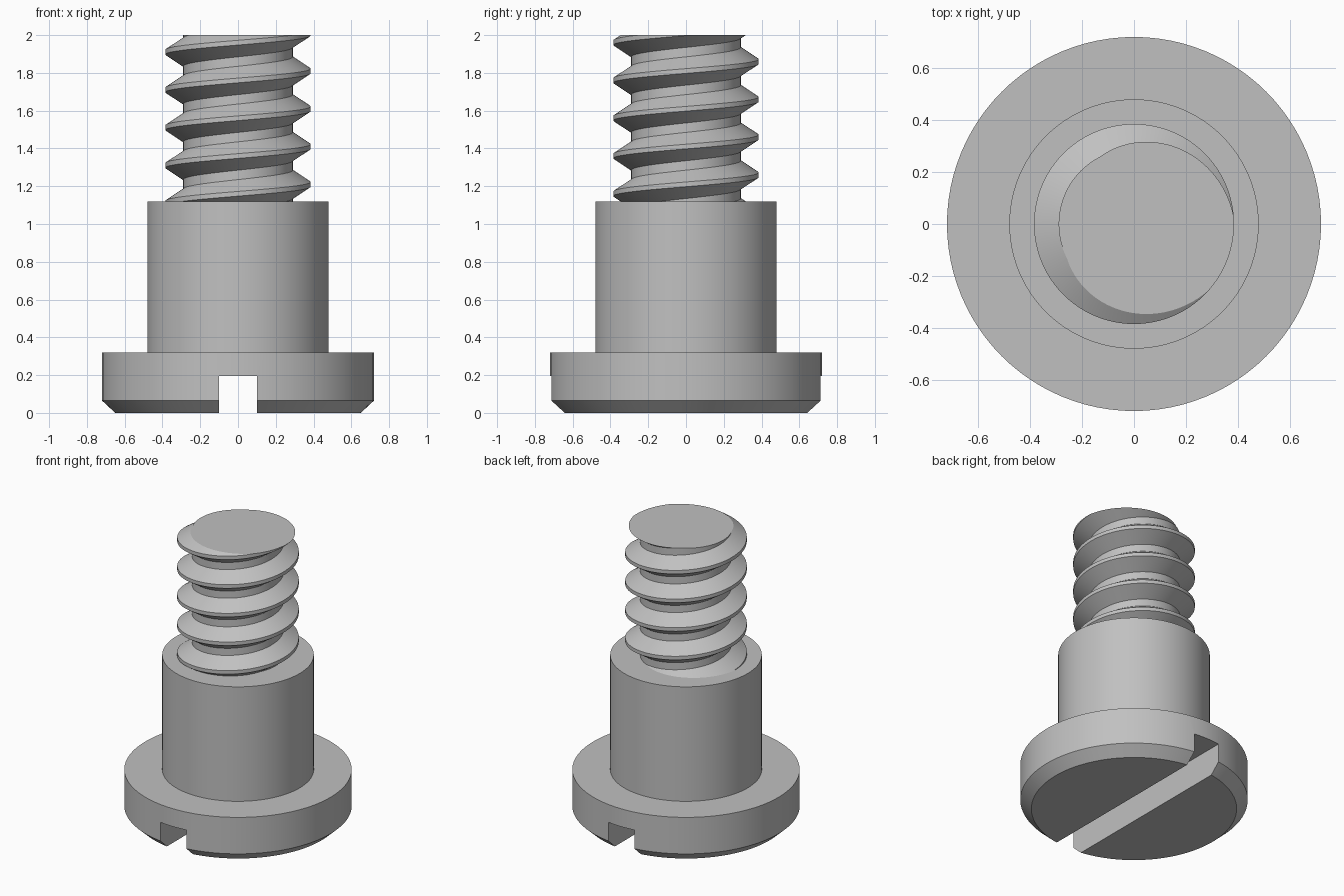
import bpy, bmesh, math

if "Cube" in bpy.data.objects:
    bpy.data.objects.remove(bpy.data.objects["Cube"])

SEGMENTS = 96
TOP = 2.0

steel = bpy.data.materials.new("grey steel")
steel.use_nodes = True
steel.diffuse_color = (0.53, 0.53, 0.53, 1)
steel.node_tree.nodes["Principled BSDF"].inputs["Base Color"].default_value = steel.diffuse_color


def finish(name, bm):
    """Turn a bmesh into a smooth-shaded steel object with sharp edges kept."""
    bmesh.ops.recalc_face_normals(bm, faces=bm.faces)
    mesh = bpy.data.meshes.new(name)
    bm.to_mesh(mesh)
    bm.free()
    mesh.materials.append(steel)
    obj = bpy.data.objects.new(name, mesh)
    bpy.context.collection.objects.link(obj)
    bpy.ops.object.select_all(action="DESELECT")
    obj.select_set(True)
    bpy.context.view_layer.objects.active = obj
    bpy.ops.object.shade_smooth_by_angle(angle=math.radians(30))
    return obj


def lathe(name, profile):
    """Revolve (radius, height) points around z and close both ends."""
    bm = bmesh.new()
    rings = []
    for r, z in profile:
        rings.append([bm.verts.new((r * math.cos(a), r * math.sin(a), z))
                      for a in (math.tau * i / SEGMENTS for i in range(SEGMENTS))])
    for low, high in zip(rings, rings[1:]):
        for i in range(SEGMENTS):
            k = (i + 1) % SEGMENTS
            bm.faces.new((low[i], low[k], high[k], high[i]))
    bm.faces.new(rings[0])
    bm.faces.new(rings[-1])
    return finish(name, bm)


# Chamfered head and plain shoulder in one turned body
body = lathe("head_and_shoulder",
             [(0.65, 0), (0.72, 0.065), (0.72, 0.32), (0.48, 0.32), (0.48, 1.12)])

# Screwdriver slot across the underside of the head
bm = bmesh.new()
bmesh.ops.create_cube(bm, size=1)
bmesh.ops.scale(bm, vec=(0.2, 2, 0.4), verts=bm.verts)
bmesh.ops.translate(bm, vec=(0, 0, -0.005), verts=bm.verts)
cutter = finish("slot_cutter", bm)
cutter.hide_render = True
slot = body.modifiers.new("slot", "BOOLEAN")
slot.operation = "DIFFERENCE"
slot.solver = "EXACT"
slot.object = cutter
bpy.context.view_layer.objects.active = body
bpy.ops.object.modifier_apply(modifier=slot.name)
bpy.data.objects.remove(cutter)
body.select_set(True)
bpy.ops.object.shade_smooth_by_angle(angle=math.radians(30))

# Right-hand thread: one pitch of the tooth outline swept along a helix
PITCH, ROOT, CREST = 0.2, 0.29, 0.385
TURNS = 7
tooth = [(CREST, -0.0125), (CREST, 0.0125), (ROOT, 0.075), (ROOT, 0.125),
         (CREST, PITCH - 0.0125)]
bm = bmesh.new()
previous = None
for i in range(SEGMENTS * TURNS + 1):
    a = math.tau * i / SEGMENTS
    base = 0.81 + PITCH * i / SEGMENTS
    row = [bm.verts.new((r * math.cos(a), r * math.sin(a), base + z)) for r, z in tooth]
    if previous:
        for j in range(len(tooth) - 1):
            bm.faces.new((previous[j], row[j], row[j + 1], previous[j + 1]))
    previous = row
bmesh.ops.remove_doubles(bm, verts=bm.verts, dist=0.0001)

# Trim the ends flat: the lower one is hidden in the shoulder
for height, direction in ((TOP, 1), (1.08, -1)):
    cut = bmesh.ops.bisect_plane(bm, geom=bm.verts[:] + bm.edges[:] + bm.faces[:],
                                 dist=0.00001, plane_co=(0, 0, height),
                                 plane_no=(0, 0, direction), clear_outer=True)
    rim = [e for e in cut["geom_cut"] if isinstance(e, bmesh.types.BMEdge)]
    bmesh.ops.edgeloop_fill(bm, edges=rim)
finish("threaded_shank", bm)
